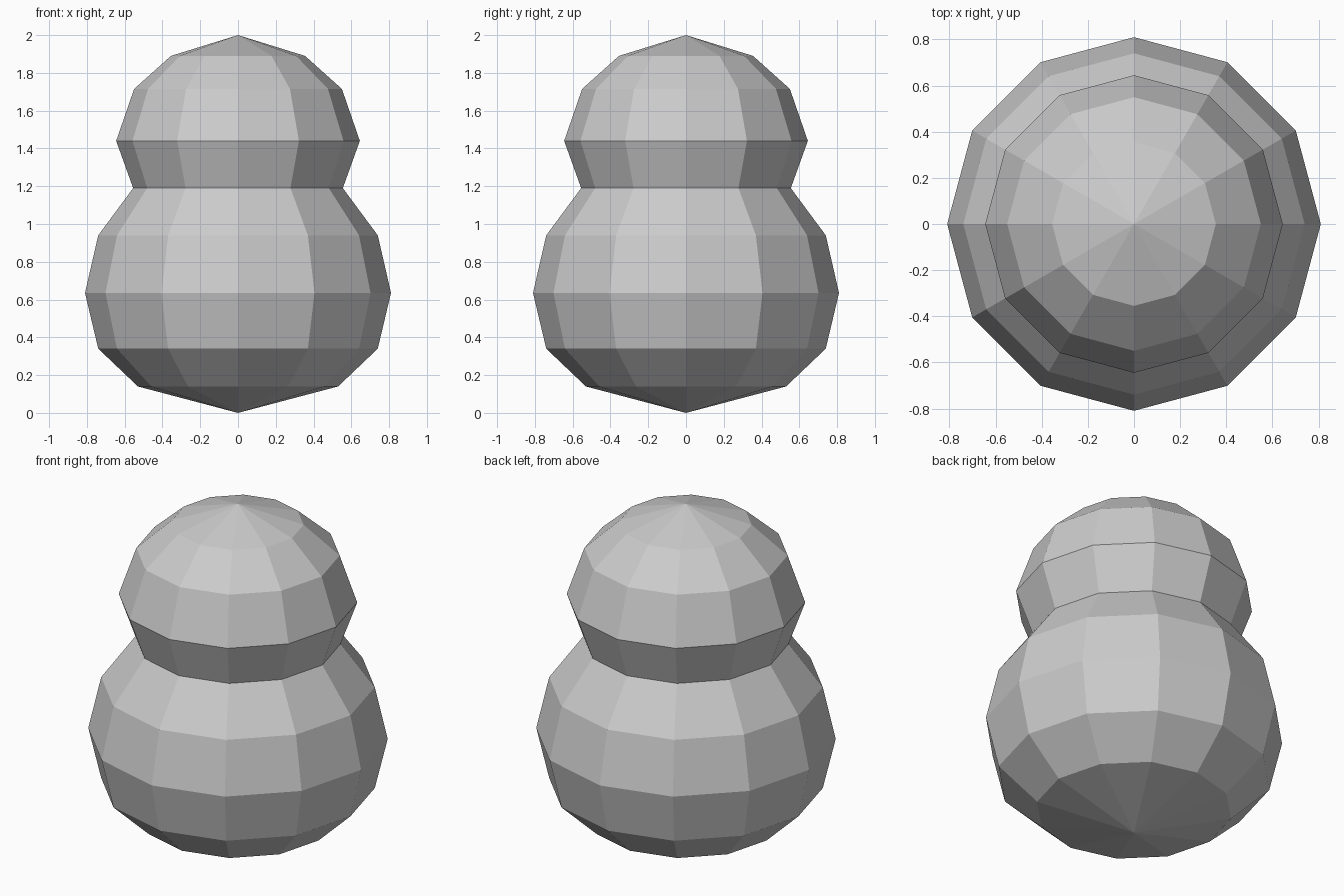
import bpy
import bmesh
from math import cos, sin, tau

cube = bpy.data.objects.get("Cube")
if cube:
    bpy.data.objects.remove(cube)

SIDES = 12
# Rings of the body and head as (radius, height)
RINGS = [(0.53, 0.14), (0.74, 0.34), (0.81, 0.635), (0.74, 0.94),
         (0.555, 1.19), (0.645, 1.44), (0.55, 1.715), (0.355, 1.89)]

grey = bpy.data.materials.new("plain_grey")
grey.use_nodes = True
colour = (0.6, 0.6, 0.6, 1)
grey.diffuse_color = colour
grey.node_tree.nodes["Principled BSDF"].inputs["Base Color"].default_value = colour

bm = bmesh.new()
rings = [[bm.verts.new((r * cos(tau * i / SIDES), r * sin(tau * i / SIDES), z))
          for i in range(SIDES)] for r, z in RINGS]
bottom = bm.verts.new((0, 0, 0))
top = bm.verts.new((0, 0, 2))

# Walls between neighbouring rings, closed by a shallow cone at each end
for i in range(SIDES):
    j = (i + 1) % SIDES
    bm.faces.new((bottom, rings[0][j], rings[0][i]))
    bm.faces.new((top, rings[-1][i], rings[-1][j]))
    for low, high in zip(rings, rings[1:]):
        bm.faces.new((low[i], low[j], high[j], high[i]))

bmesh.ops.recalc_face_normals(bm, faces=bm.faces[:])
mesh = bpy.data.meshes.new("two_ball_body")
bm.to_mesh(mesh)
bm.free()
mesh.materials.append(grey)
bpy.context.collection.objects.link(bpy.data.objects.new("two_ball_body", mesh))
